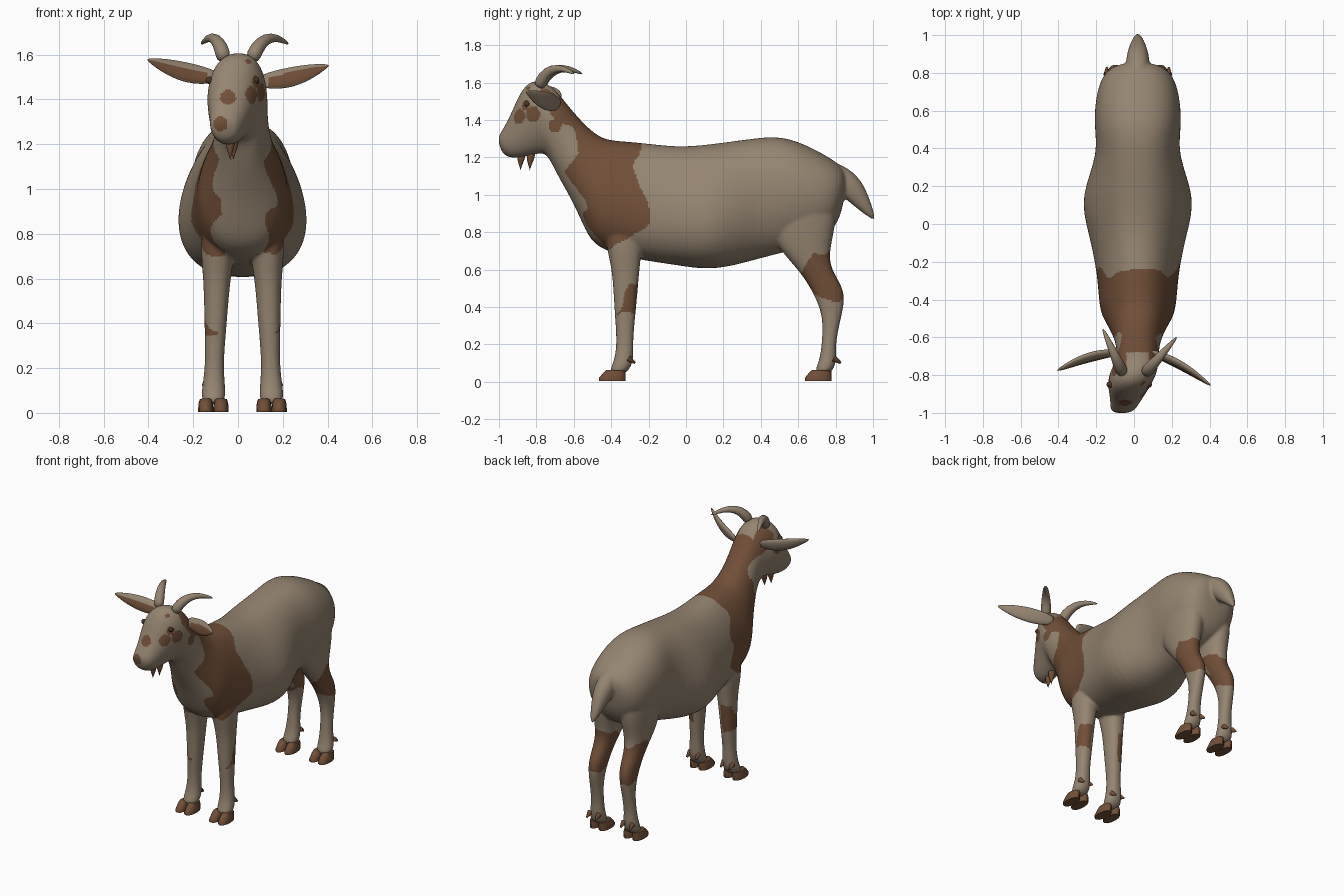
import bpy, bmesh, math
from mathutils import Vector as V

if "Cube" in bpy.data.objects:
    bpy.data.objects.remove(bpy.data.objects["Cube"])


def material(name, col):
    m = bpy.data.materials.new(name)
    m.diffuse_color = (*col, 1)
    m.use_nodes = True
    m.node_tree.nodes["Principled BSDF"].inputs["Base Color"].default_value = m.diffuse_color
    return m


TAN = material("pale_tan_coat", (0.30, 0.232, 0.165))
BROWN = material("brown_coat", (0.165, 0.078, 0.04))
DARK = material("dark_eye", (0.07, 0.035, 0.02))
CX = 0.02  # the body axis sits slightly to the side


def loft(name, rings, n=16):
    """Closed skin through rings of (centre, up, side, narrowing)."""
    bm = bmesh.new()
    loops = []
    for c, u, v, k in rings:
        loop = []
        for i in range(n):
            a = 2 * math.pi * i / n
            s = math.copysign(abs(math.sin(a)) ** 0.85, math.sin(a))
            loop.append(bm.verts.new(c + u * math.cos(a) + v * s * (1 - k * math.cos(a))))
        loops.append(loop)
    for p, q in zip(loops, loops[1:]):
        for i in range(n):
            j = (i + 1) % n
            bm.faces.new((p[i], p[j], q[j], q[i]))
    bm.faces.new(loops[0])
    bm.faces.new(loops[-1])
    bmesh.ops.recalc_face_normals(bm, faces=bm.faces[:])
    me = bpy.data.meshes.new(name)
    bm.to_mesh(me)
    bm.free()
    ob = bpy.data.objects.new(name, me)
    bpy.context.collection.objects.link(ob)
    return ob


def ring(x, top, bottom, hw, k=0):
    """Ring between two side-view points (y, z)."""
    t, b = V((x, *top)), V((x, *bottom))
    return (t + b) / 2, (t - b) / 2, V((hw, 0, 0)), k


def tube(name, pts, r0, r1, n=10):
    pts = [V(p) for p in pts]
    last = len(pts) - 1
    rings = []
    for i, p in enumerate(pts):
        q = (pts[min(i + 1, last)] - pts[max(i - 1, 0)]).to_track_quat('Z', 'Y')
        r = r0 + (r1 - r0) * (i / last) ** 1.6
        rings.append((p, q @ V((r, 0, 0)), q @ V((0, r, 0)), 0))
    return loft(name, rings, n)


def finish(ob, mats, sub=1, rule=None, angle=80):
    """Bake modifiers, shade smooth and colour faces by a rule."""
    if sub:
        ob.modifiers.new("sub", 'SUBSURF').levels = sub
        ob.modifiers.move(len(ob.modifiers) - 1, 0)
    bpy.context.view_layer.update()
    me = bpy.data.meshes.new_from_object(ob.evaluated_get(bpy.context.evaluated_depsgraph_get()))
    ob.modifiers.clear()
    ob.data = me
    me.materials.clear()
    for m in mats:
        me.materials.append(m)
    for p in me.polygons:
        p.use_smooth = True
        p.material_index = int(rule(p.center, p.normal)) if rule else 0
    me.set_sharp_from_angle(angle=math.radians(angle))


# head, neck and torso: top y,z, bottom y,z, half width
TRUNK = [(-1.008, 1.305, -.99, 1.235, .048), (-.985, 1.34, -.965, 1.205, .07),
         (-.935, 1.43, -.915, 1.19, .084), (-.888, 1.555, -.80, 1.215, .117),
         (-.82, 1.625, -.75, 1.225, .126), (-.72, 1.595, -.71, 1.15, .115),
         (-.64, 1.49, -.675, 1.08, .112), (-.55, 1.385, -.60, .95, .135),
         (-.47, 1.315, -.54, .81, .175), (-.40, 1.292, -.485, .71, .205),
         (-.25, 1.285, -.28, .65, .212), (-.05, 1.257, -.05, .62, .255),
         (.13, 1.273, .15, .585, .306), (.37, 1.308, .39, .655, .208),
         (.54, 1.322, .54, .69, .24), (.75, 1.215, .72, .75, .215),
         (.835, 1.155, .79, .81, .165), (.86, 1.10, .84, .92, .09)]


def trunk_ring(yt, zt, yb, zb, hw):
    x = CX - .33 * max(0, -.75 - yt)  # the head turns to one side
    k = -.08 if yt < -.7 else .24 if -.1 < yt < .2 else .15 if -.6 < yt < 0 else -.05
    return ring(x, (yt, zt), (yb, zb), hw, k)


trunk = loft("body", [trunk_ring(*s) for s in TRUNK], 20)
tail = loft("tail", [ring(CX, *s) for s in (
    ((.74, 1.20), (.78, 1.05), .06), ((.875, 1.145), (.83, 1.0), .066),
    ((.96, 1.055), (.88, .95), .055), ((1.018, .865), (1.005, .858), .014))])

# legs: front y, back y, z, half width
FRONT = [(-.45, -.22, .90, .075), (-.425, -.235, .70, .078), (-.395, -.248, .60, .06),
         (-.384, -.266, .38, .05), (-.37, -.285, .22, .04), (-.382, -.275, .11, .053),
         (-.425, -.318, .035, .058)]
HIND = [(.46, .80, 1.02, .105), (.435, .81, .85, .098), (.49, .77, .71, .08),
        (.60, .772, .60, .06), (.675, .862, .485, .052), (.735, .832, .35, .041),
        (.725, .797, .20, .04), (.713, .81, .11, .052), (.675, .775, .035, .058)]
parts = [trunk, tail]
for s in (-1, 1):
    for nm, secs, dy in (("front_leg", FRONT, -.36), ("hind_leg", HIND, .74)):
        parts.append(loft(nm, [ring(CX + s * (.132 - .03 * z), (f, z), (b, z), w)
                               for f, b, z, w in secs]))
        # cloven hoof and dewclaws
        for e in (-1, 1):
            x = CX + s * .13 + e * .034
            toe = loft("hoof_toe", [ring(x, (dy + f, z), (dy + .037, z * .9), w) for f, z, w in (
                (-.065, .064, .027), (-.085, .045, .032), (-.105, .02, .034), (-.105, .004, .034))], 12)
            finish(toe, [BROWN], 0, angle=50)
            finish(tube("dewclaw", [(x, dy + .05, .125), (x, dy + .088, .10)], .018, .006, 8), [BROWN], 0)

# coat patches as side-view outlines (y, z): shoulder, knee, hock
SHOULDER = [(-.80, 1.57), (-.72, 1.66), (-.22, 1.35), (-.28, 1.15), (-.2, .92), (-.2, .84),
            (-.28, .79), (-.42, .70), (-.51, .84), (-.64, 1.13), (-.58, 1.22), (-.60, 1.36), (-.78, 1.5)]
KNEE = [(-.24, .54), (-.3, .53), (-.37, .36), (-.24, .36)]
HOCK = [(.66, .67), (.77, .68), (.9, .5), (.85, .42), (.71, .43), (.60, .54)]
# small round face spots
SPOTS = [(-.045, -.945, 1.41, .036), (-.08, -1.0, 1.29, .034), (.07, -.90, 1.42, .042),
         (.11, -.82, 1.43, .042), (.11, -.70, 1.37, .04), (.06, -.86, 1.585, .03),
         (-.14, -.82, 1.43, .04), (.09, -.865, 1.48, .03)]


def inside(poly, y, z):
    hit = False
    for (y1, z1), (y2, z2) in zip(poly, poly[1:] + poly[:1]):
        if (z1 > z) != (z2 > z) and y < (y2 - y1) * (z - z1) / (z2 - z1) + y1:
            hit = not hit
    return hit


def coat(c, n):
    if any((c - V(q[:3])).length < q[3] for q in SPOTS):
        return True
    off = abs(c.x - CX)
    wob = .012 * math.sin(23 * c.z + 9 * c.x) + .008 * math.sin(51 * c.y + 40 * c.z)
    y, z = c.y + wob, c.z + wob
    if c.z < 1.3 and n.y < -.2 and off < .075 + wob:   # pale throat and chest
        return False
    if c.y < -.68 and off < .06 and c.z > 1.5:         # pale crown
        return False
    if inside(KNEE, y, z):                             # outer side only
        return n.x * (c.x - CX) > -.02
    return inside(SHOULDER, y, z) or inside(HOCK, y, z)


# fuse trunk, tail and legs into one smooth skin
with bpy.context.temp_override(active_object=trunk, object=trunk, selected_objects=parts,
                               selected_editable_objects=parts):
    bpy.ops.object.join()
rm = trunk.modifiers.new("fuse", 'REMESH')
rm.mode, rm.voxel_size = 'VOXEL', 0.009
sm = trunk.modifiers.new("soften", 'SMOOTH')
sm.factor, sm.iterations = 0.5, 4
finish(trunk, [TAN, BROWN], 2, coat, 180)

# ears: leaf shapes from root to tip, brown inside
for nm, root, tip in (("left_ear", (-.09, -.68, 1.50), (-.408, -.775, 1.578)),
                      ("right_ear", (.09, -.68, 1.48), (.408, -.855, 1.552))):
    rings = []
    for i in range(8):
        t = i / 7
        h = .046 * max(.03, math.sin(math.pi * (.13 + .87 * t))) ** .7
        c = V(root).lerp(V(tip), t) - V((0, 0, .014 * math.sin(math.pi * t)))
        c.y += .018 * math.sin(math.pi * t)
        rings.append((c, V((0, h * .3, h)), V((0, h * .42 + .004, 0)), 0))
    finish(loft(nm, rings), [TAN, BROWN], 1,
           lambda c, n: n.y < -.6 and -.5 < n.z < .42 and abs(c.x) > .13)

# horns: arcs sweeping up, out and back
for nm, x0, dx, dy in (("left_horn", -.06, -.107, .24), ("right_horn", .06, .17, .195)):
    arc = [(x0 + dx * t ** 1.4, -.79 + dy * t ** 1.4, 1.57 + .285 * t - .21 * t ** 2.4)
           for t in (0, .25, .5, .75, 1)]
    finish(tube(nm, arc, .037, .006), [TAN])

# beard tufts
for x, y, low in ((-.035, -.885, 1.125), (-.02, -.835, 1.125)):
    finish(tube("beard_tuft", [(x, y + .01, 1.24), (x, y, 1.185), (x, y, low)], .03, .005, 8), [BROWN])

# eyes
for nm, x in (("left_eye", -.128), ("right_eye", .078)):
    bpy.ops.mesh.primitive_uv_sphere_add(segments=14, ring_count=8, radius=.017, location=(x, -.85, 1.485))
    eye = bpy.context.object
    eye.name = nm
    finish(eye, [DARK], 0)
